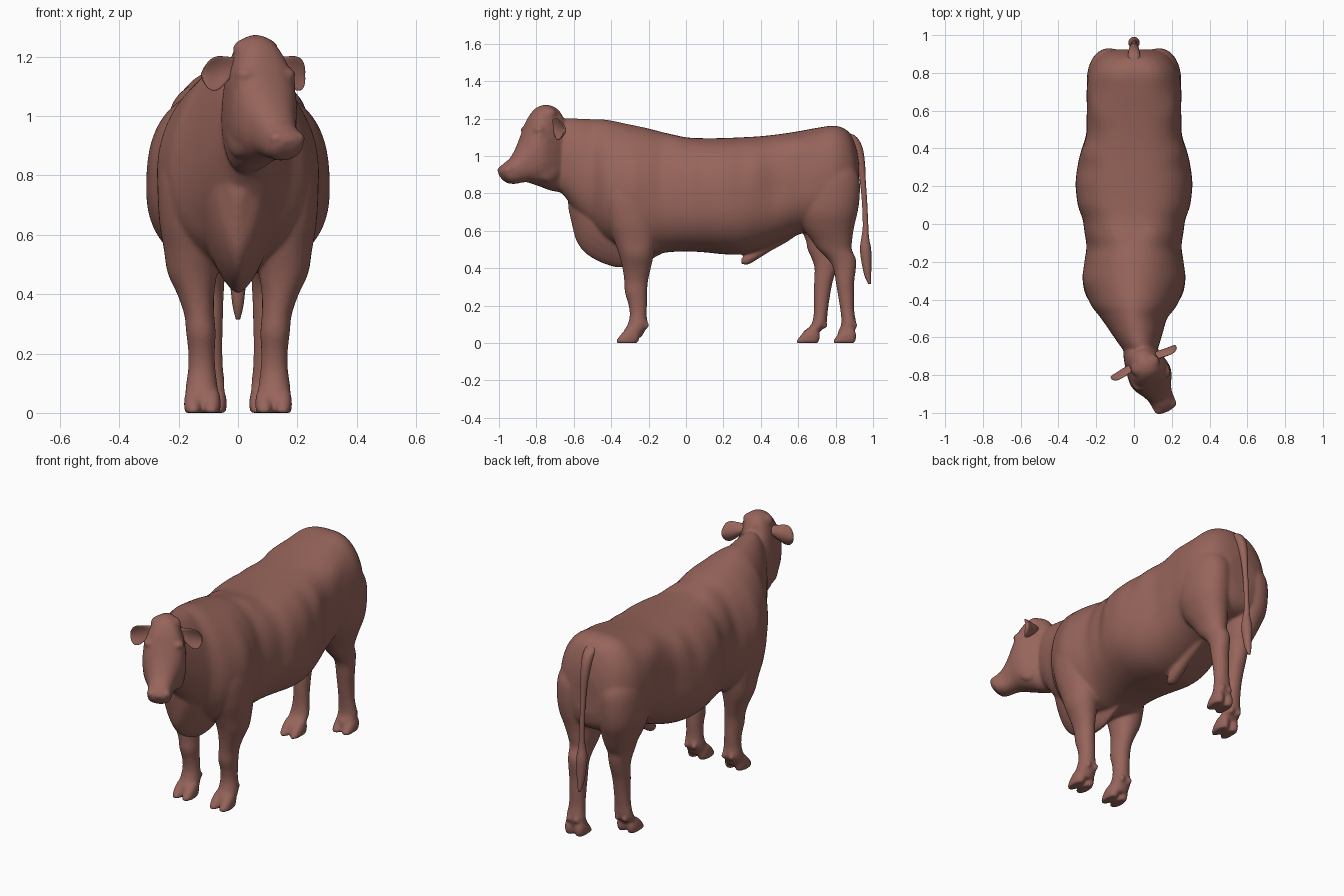
import bpy, bmesh, math
from mathutils import Vector as V, Matrix

hide = bpy.data.materials.new("brown_hide")
hide.diffuse_color = (0.31, 0.13, 0.105, 1)
X, Y, Z = V((1, 0, 0)), V((0, 1, 0)), V((0, 0, 1))


def smooth_rows(rows, k=4):
    # Catmull-Rom interpolation of parameter rows
    out = []
    for i in range(len(rows) - 1):
        q = [rows[max(0, min(len(rows) - 1, i + d))] for d in (-1, 0, 1, 2)]
        for j in range(k):
            t = j / k
            out.append([0.5 * (2 * b + (c - a) * t + (2 * a - 5 * b + 4 * c - d) * t * t
                               + (3 * b - a - 3 * c + d) * t ** 3) for a, b, c, d in zip(*q)])
    return out + [list(rows[-1])]


def ring(c, a, up, dn=None, n=2.4, m=28, cup=None, low=None):
    # superellipse section, separate upper and lower roundness; cup pushes the rims sideways
    pts = []
    for i in range(m):
        t = 2 * math.pi * i / m
        co, s = math.cos(t), math.sin(t)
        e = 2 / (low if low and s < 0 else n)
        r = abs(s) ** e
        p = c + a * math.copysign(abs(co) ** e, co)
        p = p + (up * r if s > 0 else (dn if dn is not None else -up) * r)
        pts.append(p + cup * r * r if cup is not None else p)
    return pts


def loft(bm, rings):
    vs = [[bm.verts.new(p) for p in r] for r in rings]
    for a, b in zip(vs, vs[1:]):
        for i in range(len(a)):
            j = (i + 1) % len(a)
            bm.faces.new((a[i], a[j], b[j], b[i]))
    bm.faces.new(vs[0][::-1])
    bm.faces.new(vs[-1])


def blob(bm, loc, size, rot=0):
    m = Matrix.Translation(loc) @ Matrix.Rotation(rot, 4, 'Z') @ Matrix.Diagonal((*size, 1))
    bmesh.ops.create_icosphere(bm, subdivisions=3, radius=1, matrix=m)


def make(name, bm):
    bmesh.ops.recalc_face_normals(bm, faces=bm.faces)
    me = bpy.data.meshes.new(name)
    bm.to_mesh(me)
    bm.free()
    me.polygons.foreach_set("use_smooth", [True] * len(me.polygons))
    me.materials.append(hide)
    ob = bpy.data.objects.new(name, me)
    bpy.context.collection.objects.link(ob)
    return ob


body = bmesh.new()

# soft muscle bulges and hollows, mirrored: centre, radii, height
bulges = [((.2, .6, 1.05), (.1, .08, .07), .014), ((.1, .8, 1.13), (.08, .08, .06), .006),
          ((.22, -.3, .9), (.15, .07, .2), .014), ((.2, -.13, .95), (.15, .05, .2), -.012),
          ((.25, .02, .85), (.12, .05, .2), -.007), ((.28, .1, .9), (.12, .05, .2), .006),
          ((.28, .3, .95), (.12, .05, .15), -.006), ((.27, .38, 1.0), (.1, .05, .1), .008),
          ((.25, .47, .82), (.12, .07, .15), -.014), ((.1, -.05, 1.1), (.05, .06, .06), .006)]


def bulge(p, axis):
    out = (p - axis).normalized()
    q = V((abs(p.x), p.y, p.z))
    h = sum(a * math.exp(-sum(((u - w) / r) ** 2 for u, w, r in zip(q, c, s))) for c, s, a in bulges)
    return p + out * h


# torso and neck: y, top, bottom, half width, upper roundness
torso = [(-.72, 1.17, .85, .06, 2), (-.65, 1.2, .785, .10, 2), (-.58, 1.2, .69, .135, 2),
         (-.5, 1.197, .61, .175, 1.85), (-.42, 1.193, .54, .232, 1.85), (-.3, 1.168, .48, .262, 1.95),
         (-.2, 1.147, .47, .262, 2.1), (-.1, 1.122, .485, .256, 2.3), (0, 1.1, .49, .272, 2.45),
         (.1, 1.095, .485, .294, 2.55), (.2, 1.096, .475, .309, 2.6), (.3, 1.1, .475, .301, 2.6),
         (.4, 1.106, .5, .28, 2.6), (.5, 1.117, .54, .262, 2.6), (.6, 1.132, .58, .25, 2.6),
         (.7, 1.15, .6, .251, 2.5), (.8, 1.16, .62, .238, 2.4), (.87, 1.128, .64, .2, 2.3),
         (.908, 1.05, .68, .155, 2.2), (.925, .96, .75, .085, 2.2)]
rings = []
for y, top, bot, w, n in smooth_rows(torso, 6):
    c = V((.03 * max(0, -y - .5) / .15, y, bot + .45 * (top - bot)))
    rings.append([bulge(p, c) for p in ring(c, X * w, Z * (top - c.z), Z * (bot - c.z), n, 64, low=2.3)])
loft(body, rings)

# brisket and dewlap, V shaped: y, top, bottom, half width
brisket = [(-.63, .9, .72, .04), (-.612, .9, .64, .06), (-.582, .86, .535, .085), (-.52, .82, .465, .11),
           (-.43, .75, .42, .12), (-.35, .68, .402, .1), (-.25, .62, .415, .07), (-.13, .6, .475, .04)]
loft(body, [ring(V((0, y, b + .7 * (t - b))), X * w, Z * (t - b) * .3, Z * (b - t) * .7, n=2, low=1.5)
            for y, t, b, w in smooth_rows(brisket)])

# sheath and belly fold
loft(body, [ring(V((0, y, z)), X * r, Z * r, n=2) for y, z, r in smooth_rows(
    [(.62, .61, .015), (.54, .57, .03), (.45, .52, .03), (.38, .48, .034), (.33, .45, .032), (.295, .438, .016)])])

# legs: z, y0, y1, x0, x1, stride shift
front = [(1.0, -.38, -.22, .1, .205, 0), (.9, -.42, -.18, .09, .245, 0), (.78, -.44, -.15, .08, .27, 0),
         (.65, -.42, -.15, .06, .266, 0), (.55, -.385, -.155, .06, .25, 0), (.47, -.357, -.172, .07, .237, 0),
         (.4, -.34, -.188, .08, .205, 0), (.33, -.33, -.203, .08, .181, 0), (.27, -.327, -.208, .075, .175, 0),
         (.21, -.309, -.208, .078, .168, 0), (.15, -.301, -.21, .076, .168, 0), (.1, -.312, -.205, .07, .175, 0),
         (.06, -.335, -.222, .066, .177, 0), (.03, -.335, -.24, .07, .17, 0)]
hind = [(1.0, .62, .86, .06, .2, 0), (.9, .6, .922, .02, .24, 0), (.8, .585, .93, .015, .25, 0),
        (.7, .59, .918, .015, .243, 0), (.62, .62, .899, .02, .215, -.01), (.55, .67, .889, .03, .184, -.03),
        (.5, .705, .887, .04, .166, -.055), (.45, .757, .909, .045, .155, -.085),
        (.4, .787, .909, .048, .15, -.1), (.33, .8, .9, .05, .147, -.115), (.25, .813, .9, .052, .142, -.13),
        (.17, .826, .9, .051, .144, -.142), (.1, .83, .91, .045, .154, -.16),
        (.06, .812, .9, .044, .153, -.185), (.03, .81, .88, .05, .15, -.195)]
# claw: z, toe offset, heel offset, half width
claw = [(0, 0, .118, .027), (.012, .001, .122, .03), (.03, .014, .126, .031), (.05, .03, .125, .03),
        (.075, .055, .115, .024)]
for rows, toe, cx in ((front, -.375, .12), (hind, .785, .1)):
    for s, stride in ((1, 0), (-1, 1)):
        loft(body, [ring(V((s * (a + b) / 2, (y0 + y1) / 2 + stride * sh, z)), X * (b - a) / 2,
                         Y * (y1 - y0) / 2, n=2.1) for z, y0, y1, a, b, sh in smooth_rows(rows)])
        for d in (-.031, .031):
            # cloven hoof and dewclaw
            loft(body, [ring(V((s * cx + d, toe + (a + b) / 2 + stride * rows[-1][5], z)), X * w,
                             Y * (b - a) / 2, n=2.3) for z, a, b, w in smooth_rows(claw, 3)])
            blob(body, (s * cx + d * .8, rows[-3][2] - .01 + stride * rows[-3][5], .095), (.015, .018, .02))

# head frame, turned towards +x
ang = math.radians(26)
H, L = V((.055, -.74, 0)), V((math.cos(ang), math.sin(ang), 0))
D = V((math.sin(ang), -math.cos(ang), 0))


def head_point(lat, v, z):
    return H + L * lat + D * v + Z * z


# head: face line v, z, jaw line v, z, half width
head = [(-.07, 1.235, -.17, .93, .05), (-.04, 1.262, -.13, .86, .078), (.01, 1.275, -.08, .81, .096),
        (.06, 1.26, -.02, .815, .11), (.1, 1.21, .04, .836, .116), (.135, 1.13, .085, .85, .106),
        (.168, 1.06, .125, .86, .085), (.21, .995, .165, .856, .068), (.245, .968, .2, .85, .065),
        (.27, .945, .238, .857, .06), (.284, .92, .268, .884, .035)]
loft(body, [ring(head_point(0, (a + c) / 2, (b + d) / 2), L * w, (head_point(0, a, b) - head_point(0, c, d)) / 2, n=2.3)
            for a, b, c, d, w in smooth_rows(head)])

# poll, brows, eyes, nostril rims, cheeks
blob(body, head_point(0, .01, 1.225), (.082, .055, .045), ang)
for s in (1, -1):
    blob(body, head_point(s * .075, .085, 1.14), (.034, .036, .025), ang)
    blob(body, head_point(s * .09, .083, 1.11), (.021, .025, .018), ang)
    blob(body, head_point(s * .038, .25, .925), (.027, .028, .024), ang)
    blob(body, head_point(s * .075, .03, .95), (.03, .08, .09), ang)

ob = make("bull_body", body)
m = ob.modifiers.new("fuse", 'REMESH')
m.mode, m.voxel_size, m.use_smooth_shade = 'VOXEL', .008, True
m = ob.modifiers.new("soften", 'SMOOTH')
m.factor, m.iterations = .5, 10

# ears: lateral, z, half height, thickness
ear = [(.06, 1.17, .024, .02), (.09, 1.165, .034, .02), (.115, 1.155, .046, .018),
       (.145, 1.145, .057, .014), (.17, 1.14, .052, .012), (.185, 1.138, .034, .01), (.192, 1.138, .014, .007)]
for s, side in ((1, "right"), (-1, "left")):
    bm = bmesh.new()
    loft(bm, [ring(head_point(s * a, -.01, z), D * t, Z * h, n=2, cup=D * h * .45)
              for a, z, h, t in smooth_rows(ear)])
    make(side + "_ear", bm)

# tail with tuft: y, z, radius
tail = [(.8, 1.135, .02), (.87, 1.11, .032), (.912, 1.05, .03), (.935, .96, .022), (.945, .87, .016),
        (.955, .75, .014), (.96, .62, .015), (.958, .56, .021), (.96, .5, .03), (.965, .43, .026),
        (.972, .36, .018), (.982, .315, .007)]
bm = bmesh.new()
loft(bm, [ring(V((0, y, z)), X * r, Y * r, n=2, m=16) for y, z, r in smooth_rows(tail)])
make("tail", bm)
